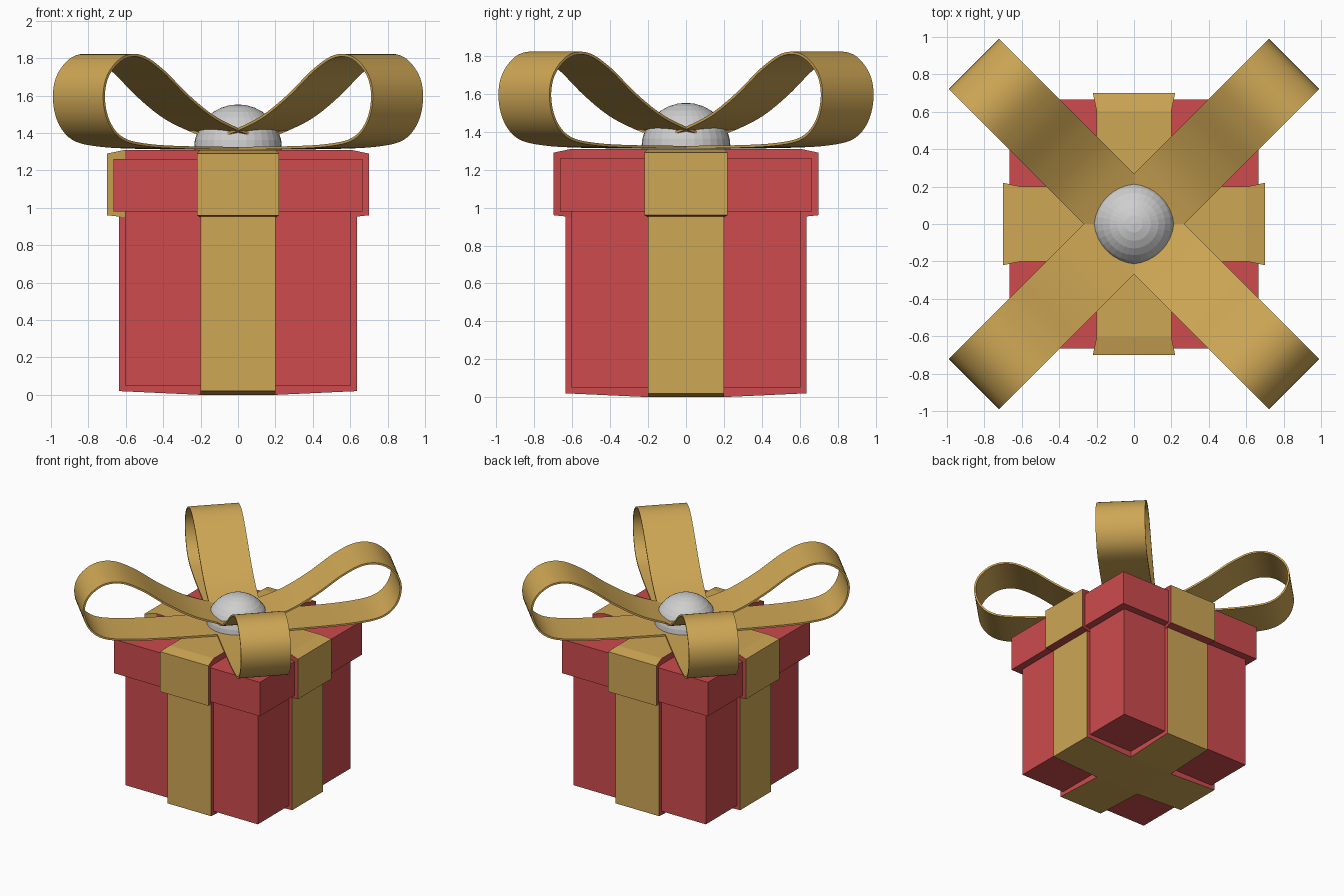
import bpy, bmesh, math
from mathutils import Vector, Matrix

cube = bpy.data.objects.get("Cube")
if cube:
    bpy.data.objects.remove(cube, do_unlink=True)


def material(name, rgb):
    m = bpy.data.materials.new(name)
    m.use_nodes = True
    color = (*rgb, 1)
    m.diffuse_color = color
    m.node_tree.nodes["Principled BSDF"].inputs["Base Color"].default_value = color
    return m


RED = material("red paper", (0.61, 0.07, 0.075))
GOLD = material("gold ribbon", (0.62, 0.385, 0.09))
SILVER = material("silver", (0.62, 0.62, 0.62))


def finish(name, bm, mats):
    bmesh.ops.recalc_face_normals(bm, faces=bm.faces[:])
    mesh = bpy.data.meshes.new(name)
    bm.to_mesh(mesh)
    bm.free()
    obj = bpy.data.objects.new(name, mesh)
    bpy.context.collection.objects.link(obj)
    for m in mats:
        mesh.materials.append(m)
    return obj


def box(name, half, low, high):
    bm = bmesh.new()
    bmesh.ops.create_cube(bm, size=1)
    bmesh.ops.scale(bm, vec=(2 * half, 2 * half, high - low), verts=bm.verts[:])
    bmesh.ops.translate(bm, vec=(0, 0, (low + high) / 2), verts=bm.verts[:])
    return finish(name, bm, [RED])


def band(name, stations, turned, gold_rule):
    """Raised band lofted through (position, low z, high z, half width)."""
    bm = bmesh.new()
    rings = [[bm.verts.new((u, s * w, z)) for s, z in
              ((-1, low), (1, low), (1, high), (-1, high))]
             for u, low, high, w in stations]
    for a, b in zip(rings, rings[1:]):
        for i in range(4):
            j = (i + 1) % 4
            bm.faces.new((a[i], a[j], b[j], b[i]))
    bm.faces.new(rings[0])
    bm.faces.new(rings[-1])
    bmesh.ops.recalc_face_normals(bm, faces=bm.faces[:])
    for f in bm.faces:
        f.material_index = int(gold_rule(f.normal, f.calc_center_median()))
    if turned:
        bmesh.ops.rotate(bm, matrix=Matrix.Rotation(math.pi / 2, 3, "Z"), verts=bm.verts[:])
    return finish(name, bm, [RED, GOLD])


# Box and lid
box("box_body", 0.605, 0.05, 1.0)
box("lid", 0.665, 0.98, 1.26)


# Raised ribbon bands: gold outside, red side walls
def body_rule(n, c):
    return abs(n.y) < 0.5


def lid_rule(n, c):
    return n.z > 0.5 or abs(n.x) > 0.8


def left_gold_rule(n, c):
    return lid_rule(n, c) or (c.x < -0.6 and n.y < -0.5)


body_path = [(-0.635, 0.02, 0.99, 0.2), (-0.2, 0, 0.99, 0.2),
             (0.2, 0, 0.99, 0.2), (0.635, 0.02, 0.99, 0.2)]
lid_path = [(-0.7, 0.96, 1.29, 0.22), (-0.605, 0.95, 1.31, 0.2),
            (0.605, 0.95, 1.31, 0.2), (0.7, 0.96, 1.29, 0.22)]
band("body_ribbon_across", body_path, False, body_rule)
band("body_ribbon_front_to_back", body_path, True, body_rule)
band("lid_ribbon_across", lid_path, False, left_gold_rule)
band("lid_ribbon_front_to_back", lid_path, True, lid_rule)


# Bow loops
def smooth_path(points, steps=6):
    pts = [Vector(p) for p in points]
    pts = [2 * pts[0] - pts[1]] + pts + [2 * pts[-1] - pts[-2]]
    out = []
    for p0, p1, p2, p3 in zip(pts, pts[1:], pts[2:], pts[3:]):
        for k in range(steps):
            t = k / steps
            out.append(0.5 * (2 * p1 + (p2 - p0) * t
                              + (2 * p0 - 5 * p1 + 4 * p2 - p3) * t * t
                              + (3 * p1 - p0 - 3 * p2 + p3) * t ** 3))
    return out + [pts[-2]]


loop_path = smooth_path([(0, 1.37), (0.19, 1.42), (0.38, 1.49), (0.57, 1.6), (0.76, 1.735),
                         (0.92, 1.81), (1.06, 1.8), (1.17, 1.71), (1.203, 1.59),
                         (1.165, 1.46), (1.06, 1.37), (0.87, 1.335), (0.55, 1.322), (0, 1.318)])


def bow_loop(name, angle):
    bm = bmesh.new()
    rows = [[bm.verts.new((p.x, s * 0.19, p.y)) for s in (-1, 1)] for p in loop_path]
    for a, b in zip(rows, rows[1:]):
        bm.faces.new((a[0], a[1], b[1], b[0]))
    bmesh.ops.rotate(bm, matrix=Matrix.Rotation(angle, 3, "Z"), verts=bm.verts[:])
    obj = finish(name, bm, [GOLD])
    solid = obj.modifiers.new("thickness", "SOLIDIFY")
    solid.thickness = 0.014
    solid.offset = 0
    bpy.ops.object.select_all(action="DESELECT")
    obj.select_set(True)
    bpy.context.view_layer.objects.active = obj
    bpy.ops.object.modifier_apply(modifier=solid.name)
    bpy.ops.object.shade_smooth_by_angle(angle=math.radians(40))


for i, side in enumerate(("back_left", "back_right", "front_right", "front_left")):
    bow_loop("bow_loop_" + side, math.pi / 4 + i * math.pi / 2)

# Faceted dome at the knot
bm = bmesh.new()
bmesh.ops.create_uvsphere(bm, u_segments=32, v_segments=16, radius=0.235)
bmesh.ops.delete(bm, geom=[v for v in bm.verts if v.co.z < -0.06], context="VERTS")
bmesh.ops.translate(bm, vec=(0, 0, 1.318), verts=bm.verts[:])
finish("knot_dome", bm, [SILVER])
